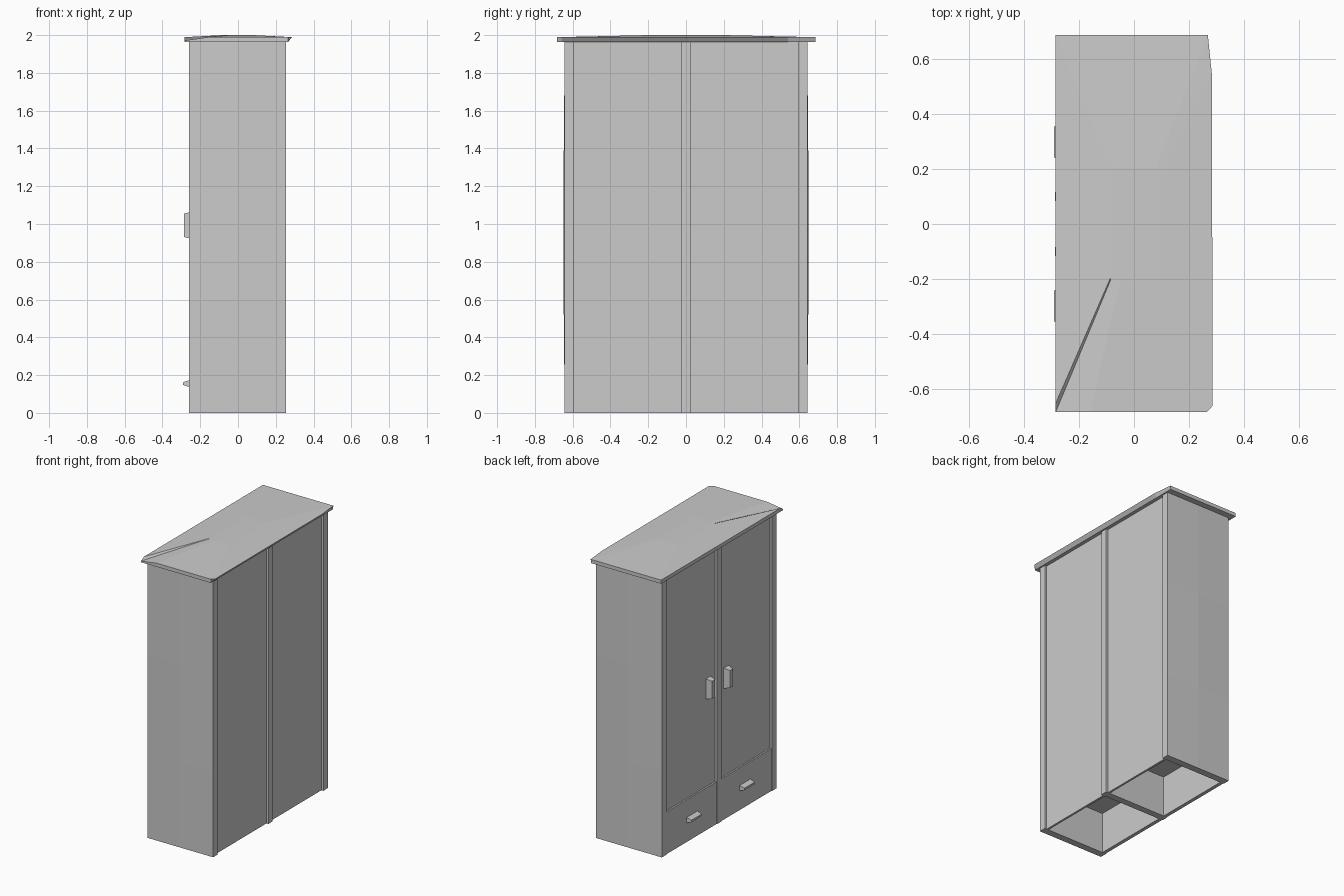
import bpy
import bmesh

old = bpy.data.objects.get("Cube")
if old:
    bpy.data.objects.remove(old, do_unlink=True)

grey = bpy.data.materials.new("plain_grey")
grey.use_nodes = True
COLOUR = (0.6, 0.6, 0.6, 1)
grey.diffuse_color = COLOUR
grey.node_tree.nodes["Principled BSDF"].inputs["Base Color"].default_value = COLOUR

BODY_TOP = 1.965
FRONT, BACK = -0.26, 0.255
SIDE, STILE, POST = 0.642, 0.05, 0.024
INNER = SIDE - STILE


def finish(name, bm):
    bmesh.ops.recalc_face_normals(bm, faces=bm.faces)
    mesh = bpy.data.meshes.new(name)
    bm.to_mesh(mesh)
    bm.free()
    mesh.materials.append(grey)
    obj = bpy.data.objects.new(name, mesh)
    bpy.context.collection.objects.link(obj)
    return obj


def loft(name, rings):
    """Closed solid through rings of equal point count."""
    bm = bmesh.new()
    loops = [[bm.verts.new(p) for p in ring] for ring in rings]
    for a, b in zip(loops, loops[1:]):
        for i in range(len(a)):
            j = (i + 1) % len(a)
            bm.faces.new((a[i], a[j], b[j], b[i]))
    bm.faces.new(loops[0])
    bm.faces.new(loops[-1])
    return finish(name, bm)


def rect(x, y0, y1, z0, z1):
    return [(x, y0, z0), (x, y1, z0), (x, y1, z1), (x, y0, z1)]


def box(name, x0, x1, y0, y1, z0, z1):
    return loft(name, [rect(x0, y0, y1, z0, z1), rect(x1, y0, y1, z0, z1)])


def handle(name, y, z, wide, tall, taper_y, taper_z, base, tip):
    """Pull that narrows away from the front."""
    loft(name, [
        rect(base, y - wide, y + wide, z - tall, z + tall),
        rect(tip, y - wide + taper_y, y + wide - taper_y,
             z - tall + taper_z, z + tall - taper_z)])


# Side walls, bowed very slightly outwards at mid height
for sign, label in ((1, "left"), (-1, "right")):
    rings = []
    for z, bulge in ((0, 0), (0.6, 0.006), (1.3, 0.006), (BODY_TOP, 0)):
        inner = sign * INNER
        outer = sign * SIDE
        bowed = sign * (SIDE + bulge)
        rings.append([(FRONT, inner, z), (BACK, inner, z), (BACK, outer, z),
                      (0, bowed, z), (FRONT, outer, z)])
    loft(label + "_side_wall", rings)

# Central divider between the two halves
box("centre_divider", FRONT, BACK, -POST, POST, 0, BODY_TOP)

# Panels, drawer and fittings of each half
for sign, label in ((1, "left"), (-1, "right")):
    y0, y1 = sorted((sign * POST, sign * INNER))
    box(label + "_back_panel", BACK - 0.03, BACK - 0.015, y0, y1, 0, BODY_TOP)
    box(label + "_door", FRONT + 0.015, FRONT + 0.03, y0, y1, 0.3, BODY_TOP)
    box(label + "_drawer_front", FRONT + 0.004, FRONT + 0.03, y0, y1, 0, 0.3)
    box(label + "_shelf", FRONT + 0.02, BACK - 0.02, y0, y1, 0.29, 0.305)
    handle(label + "_door_handle", sign * 0.1, 0.993, 0.028, 0.072,
           0.012, 0.01, FRONT + 0.016, -0.286)
    handle(label + "_drawer_handle", sign * 0.297, 0.155, 0.062, 0.02,
           0.006, 0.013, FRONT + 0.006, -0.29)

# Overhanging top board with clipped back corners and one dipped front corner
outline = [(-0.284, -0.65, 0), (-0.284, -0.682, -0.018), (-0.16, -0.682, 0),
           (0.265, -0.682, 0), (0.285, -0.66, 0), (0.283, 0.54, 0),
           (0.268, 0.685, 0), (-0.284, 0.685, 0)]
lower = [(min(x, 0.265), y, 1.963) for x, y, dip in outline]
upper = [(x, y, 1.989 + dip) for x, y, dip in outline]
crown = [(x * 0.3, y * 0.3, 2.0) for x, y, dip in outline]
loft("top_board", [lower, upper, crown])
